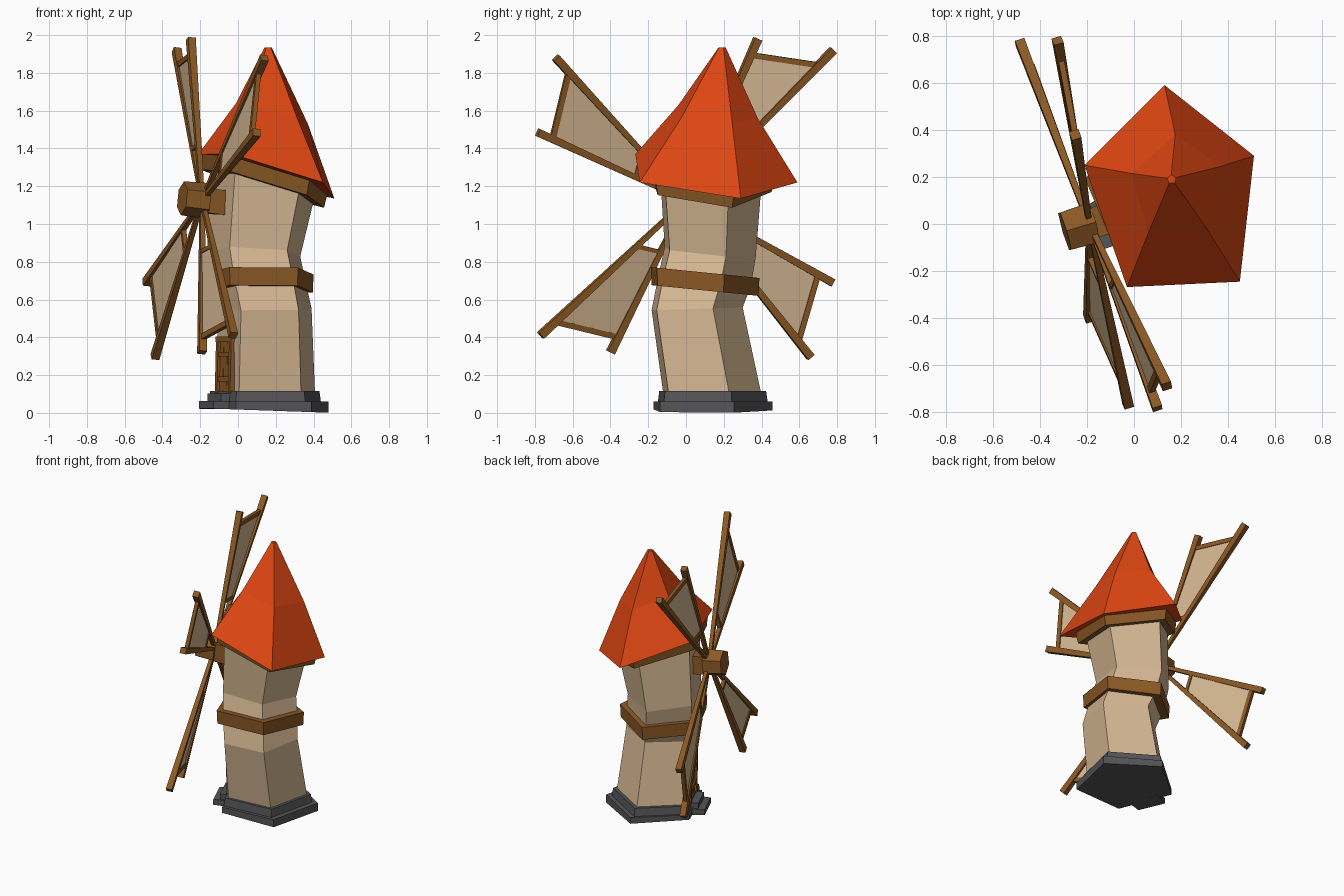
import bpy, bmesh, math
from mathutils import Vector as V

if "Cube" in bpy.data.objects:
    bpy.data.objects.remove(bpy.data.objects["Cube"])


def material(name, rgb):
    m = bpy.data.materials.new(name)
    m.diffuse_color = (*rgb, 1)
    m.use_nodes = True
    m.node_tree.nodes["Principled BSDF"].inputs["Base Color"].default_value = m.diffuse_color
    return m


WALL = material("plaster", (0.67, 0.48, 0.29))
WOOD = material("wood", (0.26, 0.10, 0.018))
ROOF = material("tiles", (0.73, 0.061, 0.006))
STONE = material("stone", (0.09, 0.09, 0.095))


def loft(name, rings, mat):
    """Closed solid skinned through rings with equal point counts."""
    bm = bmesh.new()
    rows = [[bm.verts.new(p) for p in r] for r in rings]
    n = len(rows[0])
    for a, b in zip(rows, rows[1:]):
        for i in range(n):
            j = (i + 1) % n
            bm.faces.new((a[i], a[j], b[j], b[i]))
    bm.faces.new(rows[0][::-1])
    bm.faces.new(rows[-1])
    bmesh.ops.recalc_face_normals(bm, faces=bm.faces)
    me = bpy.data.meshes.new(name)
    bm.to_mesh(me)
    bm.free()
    ob = bpy.data.objects.new(name, me)
    me.materials.append(mat)
    bpy.context.collection.objects.link(ob)
    return ob


def penta(cx, cy, z, r, sx=0, sy=0):
    """Pentagon ring on a plane that slopes by sx, sy."""
    pts = []
    for k in range(5):
        a = math.radians(95 + 72 * k)
        x, y = r * math.cos(a), r * math.sin(a)
        pts.append((cx + x, cy + y, z + sx * x + sy * y))
    return pts


def beam(name, p, q, up, w0, w1, h0, h1, mat, sides=4):
    """Straight bar from p to q; w across, h along 'up'."""
    p, q = V(p), V(q)
    d = (q - p).normalized()
    s = d.cross(V(up)).normalized()
    u = s.cross(d)
    k = math.sqrt(2) if sides == 4 else 1

    def ring(c, w, h):
        out = []
        for i in range(sides):
            a = 2 * math.pi * (i + 0.5) / sides
            out.append(c + s * (k * w / 2 * math.cos(a)) + u * (k * h / 2 * math.sin(a)))
        return out
    return loft(name, [ring(p, w0, h0), ring(q, w1, h1)], mat)


# Stone footing
loft("footing_lower", [penta(0.165, 0.12, 0.012, 0.34, -0.035), penta(0.165, 0.12, 0.06, 0.34)], STONE)
loft("footing_upper", [penta(0.15, 0.12, 0.05, 0.315), penta(0.15, 0.12, 0.117, 0.305)], STONE)

# Crooked tower
loft("tower", [
    penta(0.15, 0.12, 0.10, 0.28),
    penta(0.15, 0.041, 0.55, 0.26, 0, 0.03),
    penta(0.115, 0.08, 0.70, 0.265, 0, -0.1),
    penta(0.09, 0.11, 0.85, 0.26, -0.05, -0.1),
    penta(0.135, 0.11, 1.22, 0.29, -0.3, -0.1)], WALL)

# Wooden belt and eaves
loft("belt", [penta(0.115, 0.08, 0.65, 0.305, 0, -0.1), penta(0.115, 0.08, 0.745, 0.31, 0, -0.1)], WOOD)
loft("eaves_ring", [penta(0.138, 0.11, 1.195, 0.345, -0.3, -0.1),
                    penta(0.142, 0.112, 1.275, 0.36, -0.3, -0.1)], WOOD)

# Leaning roof
loft("roof", [
    [(0.13, 0.59, 1.22), (-0.21, 0.25, 1.37), (-0.03, -0.268, 1.37), (0.45, -0.245, 1.22), (0.51, 0.29, 1.135)],
    [(0.175, 0.38, 1.56), (-0.01, 0.215, 1.64), (0.06, -0.04, 1.63), (0.31, -0.02, 1.57), (0.37, 0.245, 1.53)],
    penta(0.16, 0.19, 1.935, 0.02)], ROOF)

# Doorway and steps on the sail side
A = math.radians(203)
OUT, SIDE, UP = V((math.cos(A), math.sin(A), 0)), V((-math.sin(A), math.cos(A), 0)), V((0, 0, 1))
ORIGIN = V((0.15, 0.12, 0))


def door_pt(out, side, z):
    return ORIGIN + OUT * out + SIDE * (side + 0.06 * max(z - 0.1, 0)) + UP * z


beam("step_lower", door_pt(0.22, 0, 0.042), door_pt(0.345, 0, 0.042), UP, 0.22, 0.2, 0.045, 0.04, STONE)
beam("step_upper", door_pt(0.2, 0, 0.083), door_pt(0.3, 0, 0.083), UP, 0.2, 0.18, 0.045, 0.04, STONE)
for i in (-1, 0, 1):
    beam("door_plank", door_pt(0.23, i * 0.05, 0.1), door_pt(0.23, i * 0.05, 0.38), OUT,
         0.047, 0.047, 0.02, 0.02, WOOD)
for i in (-1, 1):
    beam("door_post", door_pt(0.233, i * 0.088, 0.1), door_pt(0.233, i * 0.088, 0.385), OUT,
         0.03, 0.03, 0.04, 0.04, WOOD)
beam("door_lintel", door_pt(0.233, -0.105, 0.39), door_pt(0.233, 0.105, 0.39), OUT, 0.03, 0.03, 0.042, 0.042, WOOD)
for z in (0.18, 0.31):
    beam("door_brace", door_pt(0.243, -0.075, z), door_pt(0.243, 0.075, z), OUT, 0.025, 0.025, 0.012, 0.012, WOOD)

# Hub and axle
C = V((-0.19, 0.0, 1.125))
N = V((-0.952, -0.286, 0.103)).normalized()
beam("hub", C + N * -0.02, C + N * 0.11, UP, 0.2, 0.19, 0.19, 0.18, WOOD, 6)
beam("axle_collar", C - N * 0.13, C - N * 0.02, UP, 0.13, 0.13, 0.13, 0.13, WOOD)
beam("axle", C - N * 0.3, C, UP, 0.08, 0.08, 0.08, 0.08, WOOD, 6)

# Four sails: a pair of spar tips each
tips = [((0.14, -0.69, 1.88), (0.10, -0.785, 1.485)),
        ((-0.325, 0.78, 1.92), (-0.25, 0.38, 1.98)),
        ((-0.44, 0.66, 0.295), (-0.485, 0.775, 0.69)),
        ((-0.025, -0.77, 0.41), (-0.19, -0.40, 0.32))]
for pair in tips:
    a, b = V(pair[0]), V(pair[1])
    for t in (a, b):
        beam("sail_spar", C, t, N, 0.022, 0.042, 0.022, 0.042, WOOD)
    for f, w in ((0.34, 0.022), (0.9, 0.03)):
        beam("sail_crossbar", C.lerp(a, f), C.lerp(b, f), N, w, w, 0.025, 0.025, WOOD)
    quad = [C.lerp(a, 0.34), C.lerp(a, 0.9), C.lerp(b, 0.9), C.lerp(b, 0.34)]
    loft("sail_cloth", [[p - N * 0.006 for p in quad], [p + N * 0.006 for p in quad]], WALL)
